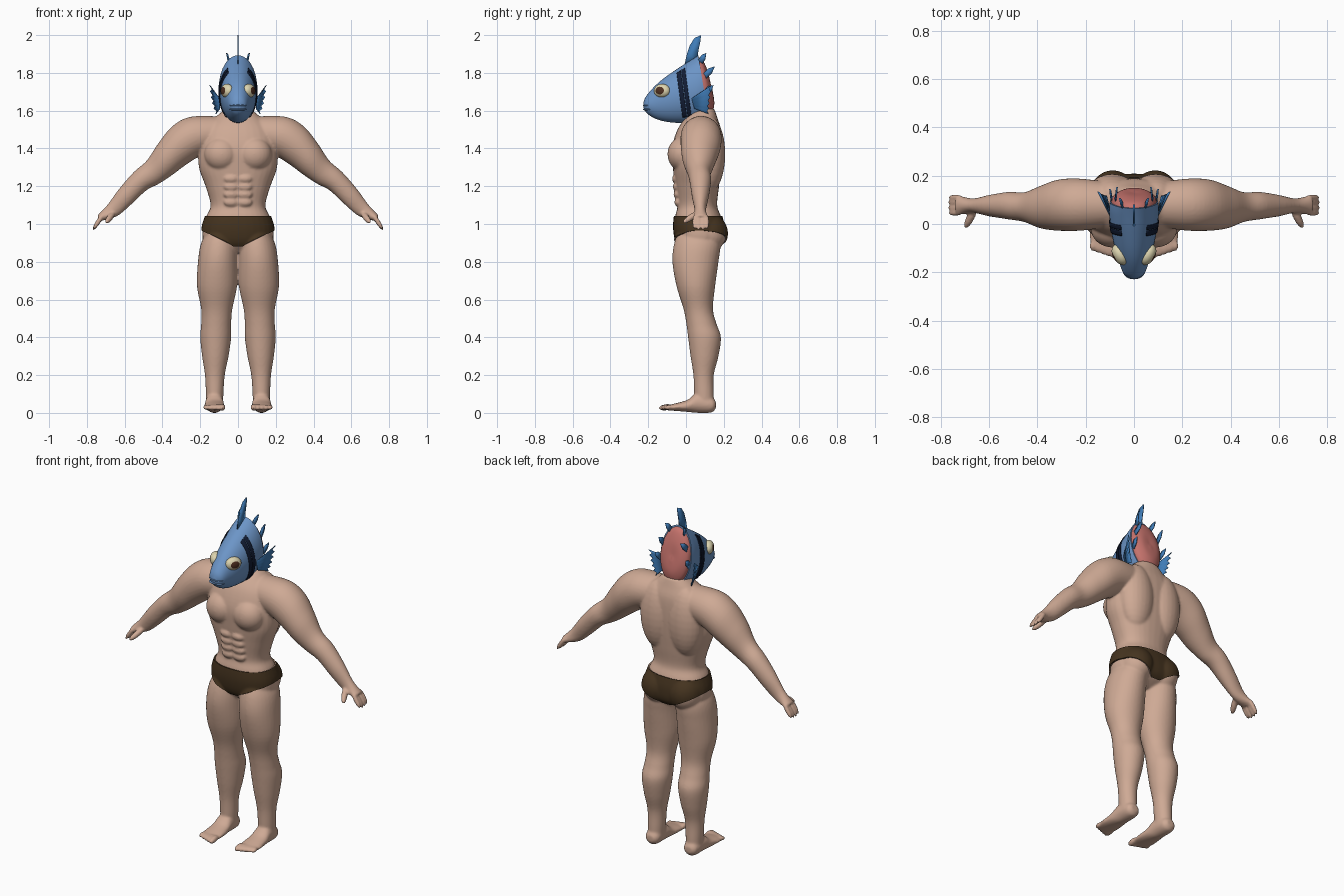
import bpy
import bmesh
from math import sin, cos, pi, radians
from mathutils import Vector, Matrix

cube = bpy.data.objects.get("Cube")
if cube:
    bpy.data.objects.remove(cube, do_unlink=True)


def material(name, r, g, b):
    mat = bpy.data.materials.new(name)
    mat.use_nodes = True
    mat.diffuse_color = (r, g, b, 1)
    bsdf = mat.node_tree.nodes["Principled BSDF"]
    bsdf.inputs["Base Color"].default_value = (r, g, b, 1)
    bsdf.inputs["Roughness"].default_value = 0.7
    return mat


skin = material("skin", .62, .4, .3)
brown = material("brief brown", .06, .034, .014)
blue = material("scale blue", .15, .3, .57)
fin_blue = material("fin blue", .05, .2, .47)
navy = material("stripe navy", .006, .012, .035)
pink = material("flesh pink", .56, .17, .15)
cream = material("eye cream", .72, .66, .43)
pupil = material("pupil brown", .08, .03, .015)


def make_object(bm, name, mats, angle=45, thickness=0):
    bmesh.ops.recalc_face_normals(bm, faces=bm.faces)
    mesh = bpy.data.meshes.new(name)
    bm.to_mesh(mesh)
    bm.free()
    obj = bpy.data.objects.new(name, mesh)
    bpy.context.collection.objects.link(obj)
    for mat in mats:
        mesh.materials.append(mat)
    if thickness:
        solid = obj.modifiers.new("thickness", "SOLIDIFY")
        solid.thickness = thickness
        solid.offset = 0
    bpy.ops.object.select_all(action="DESELECT")
    obj.select_set(True)
    bpy.context.view_layer.objects.active = obj
    bpy.ops.object.shade_smooth_by_angle(angle=radians(angle))
    return obj


def spline(rows, t):
    """Smooth interpolation through the section rows."""
    last = len(rows) - 1
    i = min(int(t), last - 1)
    f = t - i
    a, b, c, d = (rows[max(0, min(last, i + k))] for k in (-1, 0, 1, 2))
    return [q + f / 2 * (r - p + f * (2 * p - 5 * q + 4 * r - s + f * (3 * (q - r) + s - p)))
            for p, q, r, s in zip(a, b, c, d)]


def surface(rows, axis, t, angle, power=2, scale=1):
    """Row: two opposite points in a plane, then centre and half width along axis."""
    p, q, r, s, centre, width = spline(rows, t)
    c, n = cos(angle), sin(angle)
    c = scale * abs(c) ** (2 / power) * (1 if c > 0 else -1)
    n = scale * abs(n) ** (2 / power) * (1 if n > 0 else -1)
    u, v = (p + r + (p - r) * c) / 2, (q + s + (q - s) * c) / 2
    o = centre + width * n
    return Vector((o, u, v) if axis == "x" else (u, o, v))


def loft(bm, rows, axis, side=1, power=2, seg=32, steps=5):
    rings = []
    for k in range((len(rows) - 1) * steps + 1):
        ring = []
        for j in range(seg):
            co = surface(rows, axis, k / steps, 2 * pi * j / seg, power)
            co.x *= side
            ring.append(bm.verts.new(co))
        rings.append(ring)
    for a, b in zip(rings, rings[1:]):
        for j in range(seg):
            bm.faces.new((a[j - 1], a[j], b[j], b[j - 1]))
    bm.faces.new(rings[0][::-1])
    bm.faces.new(rings[-1])


def ball(bm, centre, radii, direction=(0, 0, 1)):
    turn = Vector(direction).to_track_quat("Z", "Y").to_matrix().to_4x4()
    matrix = Matrix.Translation(centre) @ turn @ Matrix.Diagonal((*radii, 1))
    return bmesh.ops.create_uvsphere(bm, u_segments=24, v_segments=16, radius=1, matrix=matrix)


def digit(bm, start, end, radius):
    a, b = Vector(start), Vector(end)
    ball(bm, (a + b) / 2, (radius, radius, (b - a).length / 2), b - a)


# Torso sections: front y, back y, height, half width
torso = [(.0, .12, .85, .08), (-.045, .19, .9, .175), (-.06, .2, .97, .187),
         (-.057, .185, 1.04, .168), (-.045, .165, 1.1, .145), (-.057, .175, 1.2, .172),
         (-.07, .185, 1.3, .207), (-.075, .19, 1.4, .205), (-.045, .185, 1.5, .18),
         (0, .165, 1.565, .12), (.045, .15, 1.61, .065)]
# Leg sections: inner x, outer x, height, y centre, half depth
leg = [(.03, .15, .98, .06, .09), (.004, .195, .9, .06, .122), (.002, .212, .8, .05, .122),
       (.005, .217, .67, .052, .102), (.03, .195, .55, .065, .078), (.036, .195, .47, .082, .08),
       (.036, .2, .4, .098, .087), (.05, .19, .3, .098, .074), (.07, .175, .2, .093, .054),
       (.077, .17, .1, .095, .052), (.08, .168, .04, .098, .05)]
# Foot sections: y, top, sole, half width
foot = [(.158, .06, .025, .022), (.135, .085, .002, .042), (.06, .105, 0, .048), (.01, .07, .005, .053),
        (-.05, .052, .01, .058), (-.1, .04, .014, .054)]
# Arm sections: upper x, z, lower x, z, y centre, half depth
arm = [(.1, 1.57, .13, 1.38, .08, .095), (.25, 1.568, .2, 1.36, .08, .108),
       (.345, 1.52, .28, 1.31, .078, .106), (.42, 1.43, .35, 1.258, .07, .088),
       (.482, 1.337, .42, 1.212, .07, .062), (.552, 1.275, .485, 1.178, .076, .057),
       (.628, 1.188, .56, 1.108, .076, .045), (.693, 1.1, .637, 1.043, .076, .03),
       (.745, 1.045, .715, 1.018, .078, .041)]

# Body: overlapping muscles and limbs, fused into one skin
bm = bmesh.new()
loft(bm, [(f, z, b, z, 0, w) for f, b, z, w in torso], "x", power=2.3)
for side in (1, -1):
    loft(bm, [(i * side, z, o * side, z, c, w) for i, o, z, c, w in leg], "y")
    loft(bm, [(y, t, y, s, .125 * side, w) for y, t, s, w in foot], "x")
    loft(bm, arm, "y", side)
    ball(bm, (.087 * side, -.02, 1.37), (.092, .078, .09))
    ball(bm, (.09 * side, .125, 1.37), (.105, .083, .2))
    ball(bm, (.088 * side, .115, .95), (.09, .1, .1))
    for z in (1.24, 1.197, 1.157, 1.115):
        ball(bm, (.036 * side, -.04 - (z - 1.1) * .1, z), (.04, .02, .023))
    for k in range(4):
        y = .045 + .022 * k
        reach = .006 * abs(k - 1.5)
        digit(bm, (.715, y, 1.05) if side > 0 else (-.715, y, 1.05),
              ((.771 - reach / 2) * side, y, .963 + reach), .0125)
    digit(bm, (.655 * side, .07, 1.065), (.7 * side, -.018, 1.005), .017)
    for k in range(5):
        x = (.083 + .022 * k) * side
        digit(bm, (x, -.07, .035), (x, -.145 + .008 * k, .024), .017 - .001 * k)
raw = make_object(bm, "body_form", [skin])
remesh = raw.modifiers.new("fuse", "REMESH")
remesh.mode = "VOXEL"
remesh.voxel_size = .0065
relax = raw.modifiers.new("relax", "SMOOTH")
relax.factor = .5
relax.iterations = 7
graph = bpy.context.evaluated_depsgraph_get()
fused = bpy.data.meshes.new_from_object(raw.evaluated_get(graph))
bpy.data.objects.remove(raw, do_unlink=True)

# Briefs: cut along the waist and leg lines, then raised off the skin
bm = bmesh.new()
bm.from_mesh(fused)
WAIST, CROTCH, HIP, SLOPE = 1.04, .885, .872, .5
for point, normal in (((0, 0, WAIST), (0, 0, 1)), ((0, 0, CROTCH), (0, 0, 1)),
                      ((0, 0, HIP), (SLOPE, 0, -1)), ((0, 0, HIP), (-SLOPE, 0, -1))):
    near = [f for f in bm.faces if abs(f.calc_center_median().x) < .3
            and .8 < f.calc_center_median().z < 1.1]
    geom = list({g for f in near for g in (f, *f.edges, *f.verts)})
    bmesh.ops.bisect_plane(bm, geom=geom, dist=1e-5, plane_co=point, plane_no=normal)
cloth = []
for face in bm.faces:
    c = face.calc_center_median()
    face.material_index = 0
    if abs(c.x) < .3 and max(CROTCH, HIP + SLOPE * abs(c.x)) < c.z < WAIST:
        face.material_index = 1
        cloth.append(face)
bm.normal_update()
grown = bmesh.ops.extrude_face_region(bm, geom=cloth)["geom"]
raised = [v for v in grown if isinstance(v, bmesh.types.BMVert)]
for vert in raised:
    normal = sum((f.normal for f in vert.link_faces if f.material_index), Vector())
    vert.co += normal.normalized() * .008
make_object(bm, "body", [skin, brown], 60)

# Fish head sections: top y, z, bottom y, z, centre, half width
head = [(-.226, 1.64, -.223, 1.608, 0, .014), (-.212, 1.675, -.2, 1.58, 0, .042),
        (-.165, 1.73, -.15, 1.553, 0, .062), (-.11, 1.777, -.08, 1.538, 0, .081),
        (-.03, 1.832, .01, 1.535, 0, .097), (.03, 1.87, .08, 1.545, 0, .103),
        (.065, 1.893, .12, 1.56, 0, .1)]
bm = bmesh.new()
loft(bm, head, "x", seg=40, steps=6)
for z in (1.628, 1.607):
    ball(bm, (0, -.196, z), (.046, .033, .008))
make_object(bm, "fish_head", [blue])

# Rounded flesh behind the head
bm = bmesh.new()
loft(bm, [(.06, 1.886, .115, 1.565, 0, .096), (.088, 1.868, .138, 1.585, 0, .086),
          (.115, 1.81, .15, 1.64, 0, .052), (.13, 1.74, .14, 1.71, 0, .01)], "x")
make_object(bm, "head_back", [pink])

# Paired dark stripes behind the eyes
bm = bmesh.new()
for side in (1, -1):
    for start in (3.72, 4.04):
        strips = []
        for j in range(25):
            angle = side * radians(32 + 108 * j / 24)
            strips.append([bm.verts.new(surface(head, "x", start + k * .09, angle, 2, 1.025))
                           for k in range(4)])
        for a, b in zip(strips, strips[1:]):
            for k in range(3):
                bm.faces.new((a[k], a[k + 1], b[k + 1], b[k]))
make_object(bm, "head_stripes", [navy], thickness=.003)

for side, label in ((1, "left"), (-1, "right")):
    # Bulging eye with a pupil on its pole
    bm = bmesh.new()
    look = Vector((.87 * side, -.48, .05)).normalized()
    centre = Vector((.058 * side, -.127, 1.705))
    ball(bm, centre, (.046, .037, .03), look)
    for face in bm.faces:
        rel = face.calc_center_median() - centre
        face.material_index = int(rel.dot(look) > .03 * cos(radians(35)))
    make_object(bm, label + "_eye", [cream, pupil])

    # Ribbed fan fin at the cheek
    bm = bmesh.new()
    tips = [Vector((.15 * side, .135, 1.735)), Vector((.145 * side, .125, 1.65)),
            Vector((.117 * side, .118, 1.583))]
    roots = [Vector((.098 * side, .03, 1.665)), Vector((.096 * side, .045, 1.61))]
    rows = []
    for k in range(11):
        f = k / 10
        tip = tips[0] * (1 - f) ** 2 + tips[1] * 2 * f * (1 - f) + tips[2] * f * f
        root = roots[0].lerp(roots[1], f)
        if k % 2:
            tip = root.lerp(tip, .9) - Vector((.007 * side, 0, 0))
        rows.append((bm.verts.new(root), bm.verts.new(tip)))
    for a, b in zip(rows, rows[1:]):
        bm.faces.new((a[0], a[1], b[1], b[0]))
    make_object(bm, label + "_cheek_fin", [fin_blue], 15, .004)

    # Small spines around the rear rim
    bm = bmesh.new()
    for base, tip in (((.045, .07, 1.85), (.06, .107, 1.905)), ((.078, .09, 1.775), (.07, .153, 1.835)),
                      ((.092, .1, 1.69), (.1, .145, 1.735))):
        a, b = Vector(base), Vector(tip)
        across = Vector((0, .01, -.012))
        points = (a - across, a.lerp(b, .6) - across, b, a.lerp(b, .6) + across, a + across)
        bm.faces.new([bm.verts.new((p.x * side, p.y, p.z)) for p in points])
    make_object(bm, label + "_rim_spines", [fin_blue], 30, .006)

# Crest fin on top
bm = bmesh.new()
crest = [(-.01, 1.835), (.005, 1.9), (.02, 1.945), (.045, 1.985), (.08, 2), (.075, 1.96),
         (.066, 1.92), (.06, 1.87)]
bm.faces.new([bm.verts.new((0, y, z)) for y, z in crest])
make_object(bm, "crest_fin", [fin_blue], 30, .007)
